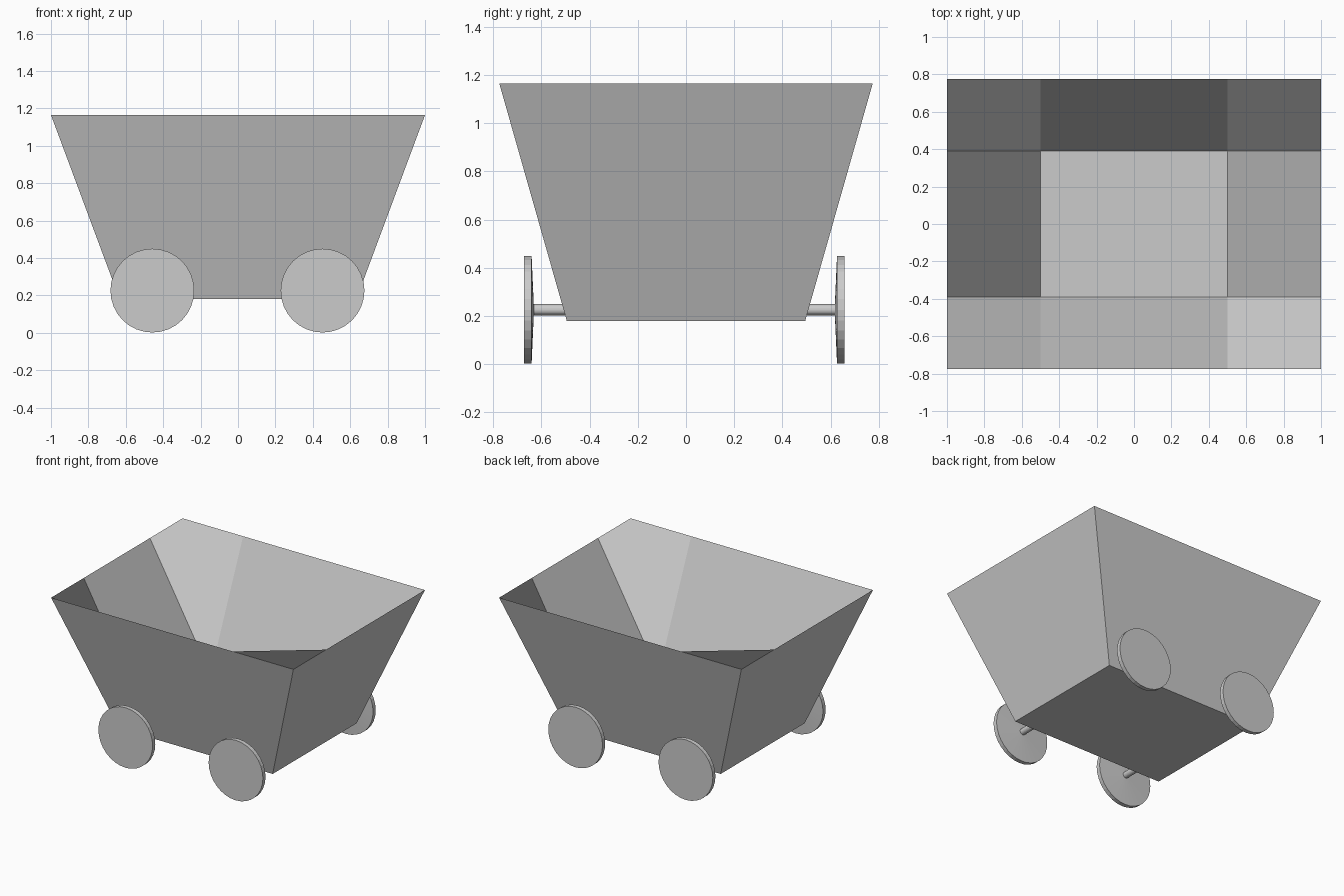
import bpy, bmesh, math
from mathutils import Vector

if "Cube" in bpy.data.objects:
    bpy.data.objects.remove(bpy.data.objects["Cube"])

TOP, BOTTOM, FLOOR = 1.165, 0.18, 0.28
WHEEL_Z, WHEEL_R, AXLE_R, SIDES = 0.226, 0.224, 0.023, 32


def finish(name, bm):
    mesh = bpy.data.meshes.new(name)
    bm.to_mesh(mesh)
    bm.free()
    obj = bpy.data.objects.new(name, mesh)
    bpy.context.collection.objects.link(obj)
    return obj


def tub():
    bm = bmesh.new()
    xs, ys = (-1, -0.5, 0.5, 1), (-0.775, -0.39, 0.39, 0.775)
    # Inside: 3 x 3 grid with its middle sunk to the floor
    g = [[bm.verts.new((x, y, FLOOR if i in (1, 2) and j in (1, 2) else TOP))
          for j, y in enumerate(ys)] for i, x in enumerate(xs)]
    for i in range(3):
        for j in range(3):
            bm.faces.new((g[i][j], g[i + 1][j], g[i + 1][j + 1], g[i][j + 1]))
    # Outside: flared walls and underside sharing the sharp rim
    b = [bm.verts.new((x, y, BOTTOM)) for x, y in
         ((-0.633, -0.495), (0.633, -0.495), (0.633, 0.495), (-0.633, 0.495))]
    rims = ([g[i][0] for i in range(4)], g[3],
            [g[i][3] for i in (3, 2, 1, 0)], g[0][::-1])
    for k, rim in enumerate(rims):
        bm.faces.new([b[k], b[(k + 1) % 4]] + rim[::-1])
    bm.faces.new(b[::-1])
    finish("cart_tub", bm)


def lathe_y(name, profile, x):
    """Revolve (radius, y) points about a crosswise axle line."""
    bm = bmesh.new()
    rings = []
    for r, y in profile:
        rings.append([bm.verts.new((x + r * math.sin(a), y, WHEEL_Z + r * math.cos(a)))
                      for a in (2 * math.pi * k / SIDES for k in range(SIDES))])
    for lo, hi in zip(rings, rings[1:]):
        for k in range(SIDES):
            n = (k + 1) % SIDES
            bm.faces.new((lo[k], lo[n], hi[n], hi[k]))
    bm.faces.new(rings[0])
    bm.faces.new(rings[-1])
    bmesh.ops.recalc_face_normals(bm, faces=bm.faces)
    finish(name, bm)


tub()

# Two axles, each carrying a wheel with a slightly coned inner face
for end, x in (("left", -0.458), ("right", 0.452)):
    lathe_y(end + "_axle", [(AXLE_R, -0.64), (AXLE_R, 0.63)], x)
    for side, s, shift in (("front", -1, -0.007), ("back", 1, -0.007)):
        profile = [(AXLE_R, s * 0.625 + shift), (WHEEL_R, s * 0.634 + shift),
                   (WHEEL_R, s * 0.665 + shift)]
        lathe_y(f"{side}_{end}_wheel", profile, x)
